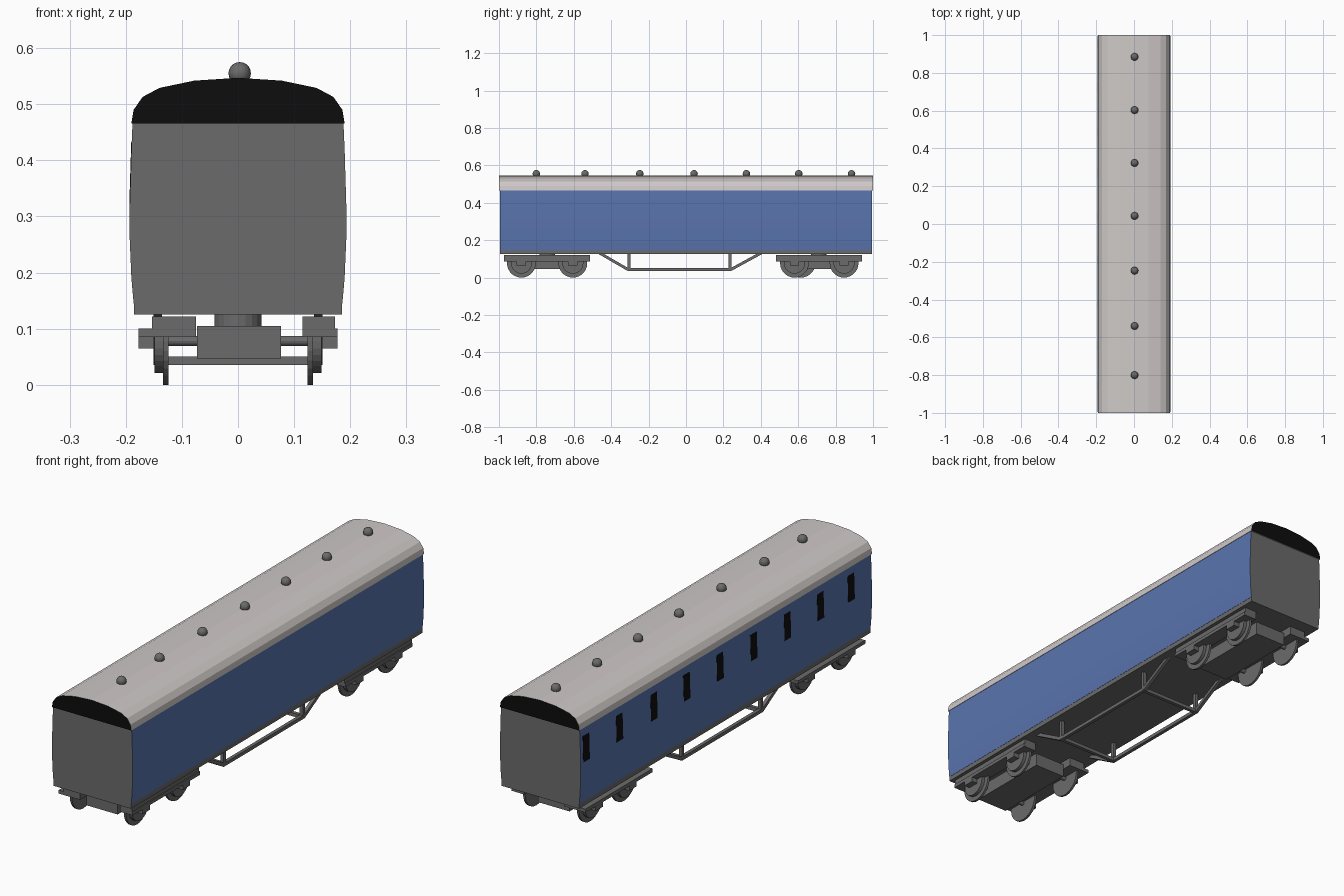
import bpy, bmesh, math
from mathutils import Vector

if "Cube" in bpy.data.objects:
    bpy.data.objects.remove(bpy.data.objects["Cube"])


def material(name, rgb):
    m = bpy.data.materials.new(name)
    m.diffuse_color = (*rgb, 1)
    m.use_nodes = True
    m.node_tree.nodes["Principled BSDF"].inputs["Base Color"].default_value = m.diffuse_color
    return m


BLUE = material("coach blue", (0.10, 0.175, 0.42))
ROOF = material("pale roof grey", (0.62, 0.585, 0.575))
GREY = material("dark grey", (0.145, 0.145, 0.145))
BLACK = material("black", (0.004, 0.004, 0.004))


def finish(bm, name, mats):
    bmesh.ops.recalc_face_normals(bm, faces=bm.faces)
    me = bpy.data.meshes.new(name)
    bm.to_mesh(me)
    bm.free()
    for m in mats:
        me.materials.append(m)
    ob = bpy.data.objects.new(name, me)
    bpy.context.collection.objects.link(ob)
    return ob


def prism(name, points, direction, mats, end_index=0):
    """Extrude a closed 3D outline; end caps may take another material."""
    bm = bmesh.new()
    f = bm.faces.new([bm.verts.new(p) for p in points])
    r = bmesh.ops.extrude_face_region(bm, geom=[f], use_keep_orig=True)
    bmesh.ops.translate(bm, vec=direction,
                        verts=[g for g in r["geom"] if isinstance(g, bmesh.types.BMVert)])
    bm.normal_update()
    d = Vector(direction).normalized()
    for face in bm.faces:
        if abs(face.normal.dot(d)) > 0.9:
            face.material_index = end_index
    return finish(bm, name, mats)


def box(name, x0, x1, y0, y1, z0, z1, mat=GREY):
    pts = [(x0, y0, z0), (x1, y0, z0), (x1, y0, z1), (x0, y0, z1)]
    return prism(name, pts, (0, y1 - y0, 0), [mat])


def cylinder(name, a, b, r, seg=12, mat=GREY):
    a, b = Vector(a), Vector(b)
    bm = bmesh.new()
    bmesh.ops.create_cone(bm, cap_ends=True, segments=seg, radius1=r, radius2=r,
                          depth=(b - a).length)
    q = (b - a).to_track_quat('Z', 'Y').to_matrix().to_4x4()
    bmesh.ops.transform(bm, matrix=q, verts=bm.verts)
    bmesh.ops.translate(bm, vec=(a + b) / 2, verts=bm.verts)
    return finish(bm, name, [mat])


def mirrored(half):
    """Right half of a section -> full closed outline at the front end."""
    pts = half + [(-x, z) for x, z in reversed(half) if x > 0]
    return [(x, -0.995, z) for x, z in pts]


# Coach body with gently bowed sides, blue sides and grey ends
wall = [(0.186, 0.145), (0.190, 0.19), (0.193, 0.26), (0.193, 0.32),
        (0.190, 0.42), (0.188, 0.466)]
prism("coach_body", mirrored(wall), (0, 1.99, 0), [BLUE, GREY], 1)

# Arched roof with black ends
arch = [(0.190, 0.466), (0.186, 0.49), (0.170, 0.513), (0.140, 0.529),
        (0.078, 0.542), (0.0, 0.547)]
prism("roof", [(x, y - 0.005, z) for x, y, z in mirrored(arch)], (0, 2.0, 0), [ROOF, BLACK], 1)

# Roof ventilators
for y in (-0.8, -0.54, -0.247, 0.043, 0.323, 0.603, 0.885):
    bm = bmesh.new()
    bmesh.ops.create_uvsphere(bm, u_segments=16, v_segments=10, radius=0.02)
    bmesh.ops.translate(bm, vec=(0.003, y, 0.555), verts=bm.verts)
    for f in bm.faces:
        f.smooth = True
    finish(bm, "roof_vent", [GREY])

# Narrow windows on the left side only
for y in (0.955, 0.727, 0.492, 0.268, 0.04, -0.19, -0.42, -0.646, -0.855):
    pts = [(-0.1938, y - 0.022, 0.32), (-0.1903, y - 0.022, 0.432),
           (-0.187, y - 0.022, 0.432), (-0.190, y - 0.022, 0.32)]
    prism("window", pts, (0, 0.044, 0), [BLACK])

# Underframe floor
box("underframe", -0.185, 0.185, -0.995, 0.995, 0.125, 0.145)

# Truss rods under the middle
T = 0.0075
Y0, Y1, ZB = -0.305, 0.235, 0.043
for s in (-1, 1):
    x = 0.143 * s
    path = [(-0.465, 0.133), (Y0 - 0.005, ZB), (Y1 + 0.005, ZB), (0.405, 0.133)]
    for (ya, za), (yb, zb) in zip(path, path[1:]):
        n = Vector((0, -(zb - za), yb - ya)).normalized() * T
        a, d = Vector((x - T, ya, za)), Vector((0, yb - ya, zb - za))
        w = Vector((2 * T, 0, 0))
        prism("truss_rod", [a - n, a + n, a + n + w, a - n + w], d, [GREY])
    for y in (Y0, Y1):
        box("truss_post", x - T, x + T, y - T, y + T, ZB, 0.127)
for y in (Y0, Y1):
    box("truss_crossbar", -0.15, 0.15, y - T, y + T, ZB - T, ZB + T)


# Half-hidden wheel disc, its upper part lies inside the bogie frame
def half_wheel(name, x0, x1, y, r):
    pts = [(x0, y + r * math.cos(a), 0.077 + r * math.sin(a))
           for a in (math.pi + math.pi * i / 14 for i in range(15))]
    pts += [(x0, y + r, 0.1), (x0, y - r, 0.1)]
    prism(name, pts, (x1 - x0, 0, 0), [GREY])


# Two bogies
for yc, axles in ((-0.742, (-0.88, -0.605)), (0.71, (0.58, 0.845))):
    box("bogie_bolster", -0.073, 0.077, yc - 0.19, yc + 0.19, 0.047, 0.105)
    cylinder("bogie_pivot", (0, yc, 0.1), (0, yc, 0.128), 0.042, 20)
    for s in (-1, 1):
        xa, xb = sorted((0.115 * s, 0.173 * s)) if s > 0 else (-0.153, -0.075)
        box("bogie_frame", xa, xb, yc - 0.23, yc + 0.23, 0.085, 0.122)
        xa, xb = sorted((0.15 * s, 0.177 * s))
        box("bogie_side_beam", xa, xb, yc - 0.23, yc + 0.23, 0.085, 0.1)
        for y in axles:
            yw = 0.615 if (s < 0 and y == 0.58) else y
            half_wheel("wheel_flange", 0.124 * s, 0.134 * s, yw, 0.077)
            half_wheel("wheel_tread", 0.133 * s, 0.149 * s, yw, 0.056)
            box("axle_box", xa, xb, yw - 0.025, yw + 0.025, 0.065, 0.087)
    for y in axles:
        cylinder("axle", (-0.13, y, 0.078), (0.13, y, 0.078), 0.009)
